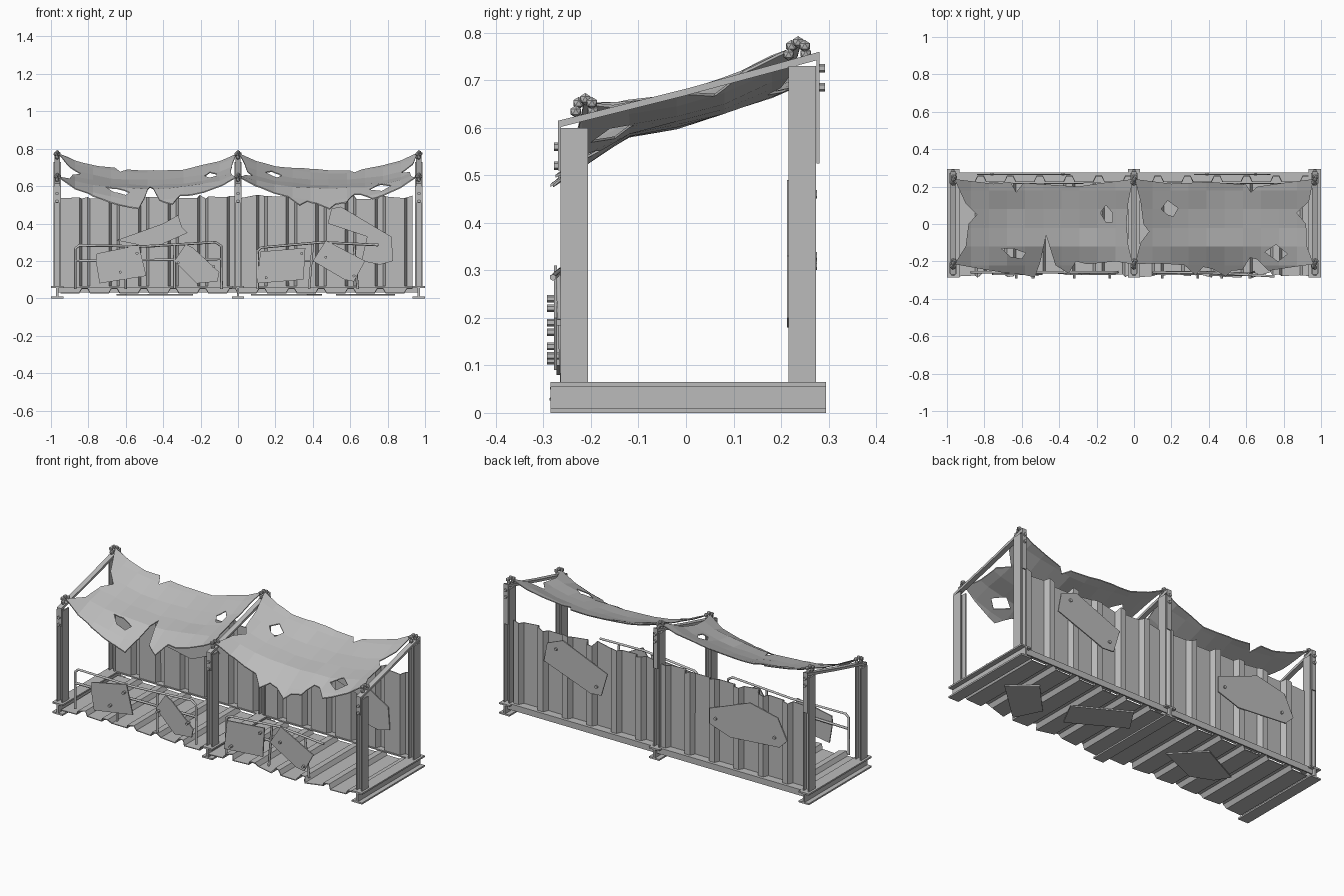
import bpy, bmesh, math, random
from mathutils import Vector, Matrix

random.seed(4)
if "Cube" in bpy.data.objects:
    bpy.data.objects.remove(bpy.data.objects["Cube"])

grey = bpy.data.materials.new("worn grey")
grey.use_nodes = True
COLOUR = (0.5, 0.5, 0.5, 1)
grey.diffuse_color = COLOUR
grey.node_tree.nodes["Principled BSDF"].inputs["Base Color"].default_value = COLOUR


def finish(name, bm):
    bmesh.ops.recalc_face_normals(bm, faces=bm.faces)
    me = bpy.data.meshes.new(name)
    bm.to_mesh(me)
    bm.free()
    me.materials.append(grey)
    ob = bpy.data.objects.new(name, me)
    bpy.context.collection.objects.link(ob)
    return ob


def add_box(bm, x, y, z):
    """Box from three (low, high) ranges."""
    size = [b - a for a, b in (x, y, z)]
    mid = [(a + b) / 2 for a, b in (x, y, z)]
    bmesh.ops.create_cube(bm, size=1, matrix=Matrix.Translation(mid) @ Matrix.Diagonal((*size, 1)))


def prism(name, pts, plane, lo, hi):
    """Polygon in a plane, extruded along the remaining axis."""
    put = {"xy": lambda a, b, d: (a, b, d),
           "xz": lambda a, b, d: (a, d, b),
           "yz": lambda a, b, d: (d, a, b)}[plane]
    bm = bmesh.new()
    low = [bm.verts.new(put(a, b, lo)) for a, b in pts]
    high = [bm.verts.new(put(a, b, hi)) for a, b in pts]
    bm.faces.new(low)
    bm.faces.new(high)
    for i in range(len(pts)):
        j = (i + 1) % len(pts)
        bm.faces.new((low[i], low[j], high[j], high[i]))
    return finish(name, bm)


def apply(ob, kind, **settings):
    mod = ob.modifiers.new(kind.lower(), kind)
    for key, value in settings.items():
        setattr(mod, key, value)
    bpy.context.view_layer.objects.active = ob
    bpy.ops.object.modifier_apply(modifier=mod.name)


def cut(ob, pts, operation):
    cutter = prism("cutter", pts, "xy", 0.2, 1)
    apply(ob, "BOOLEAN", object=cutter, operation=operation, solver="EXACT")
    bpy.data.objects.remove(cutter)


def bolts(name, spots, y, r=0.009, length=0.016):
    bm = bmesh.new()
    for x, z in spots:
        m = Matrix.Translation((x, y, z)) @ Matrix.Rotation(math.pi / 2, 4, "X")
        bmesh.ops.create_cone(bm, cap_ends=True, segments=6, radius1=r, radius2=r, depth=length, matrix=m)
    return finish(name, bm)


def pipe(name, paths, r):
    cu = bpy.data.curves.new(name, "CURVE")
    cu.dimensions = "3D"
    cu.bevel_depth = r
    cu.bevel_resolution = 1
    cu.use_fill_caps = True
    for path in paths:
        sp = cu.splines.new("POLY")
        sp.points.add(len(path) - 1)
        for p, co in zip(sp.points, path):
            p.co = (*co, 1)
    cu.materials.append(grey)
    ob = bpy.data.objects.new(name, cu)
    bpy.context.collection.objects.link(ob)
    bpy.ops.object.select_all(action="DESELECT")
    ob.select_set(True)
    bpy.context.view_layer.objects.active = ob
    bpy.ops.object.convert(target="MESH")


def corrugated(name, place, low, high, ragged_low, ragged_high):
    """Ribbed sheet; place(x, v, h) maps along, across and rib height."""
    bm = bmesh.new()
    rows = []
    pitch = 0.158
    for i in range(12):
        x = -0.948 + pitch * i
        for dx, h in ((0, 0), (0.098, 0), (0.112, 1), (0.144, 1)):
            a = low + random.uniform(-ragged_low, ragged_low)
            b = high + random.uniform(-ragged_high, ragged_high)
            rows.append([bm.verts.new(place(x + dx, v, h)) for v in (a, b)])
    for p, q in zip(rows, rows[1:]):
        bm.faces.new((p[0], q[0], q[1], p[1]))
    ob = finish(name, bm)
    apply(ob, "SOLIDIFY", thickness=0.005, offset=0)


# frames: cross beam, two channel posts, bent roof strap, bolts and rope knots
FRONT, BACK = -0.235, 0.245
for side, x in (("right", -0.967), ("middle", 0), ("left", 0.967)):
    bm = bmesh.new()
    for z in (0, 0.056):
        add_box(bm, (x - 0.033, x + 0.033), (-0.285, 0.295), (z, z + 0.009))
    add_box(bm, (x - 0.006, x + 0.006), (-0.285, 0.295), (0.009, 0.056))
    finish(side + "_base_beam", bm)
    for end, y, top in (("front", FRONT, 0.6), ("back", BACK, 0.73)):
        bm = bmesh.new()
        for s in (-1, 1):
            add_box(bm, sorted((x + s * 0.013, x + s * 0.02)), (y - 0.029, y + 0.029), (0.065, top))
        add_box(bm, (x - 0.013, x + 0.013), (y - 0.004, y + 0.004), (0.065, top))
        finish(f"{side}_{end}_post", bm)
    strap = [(-0.269, 0.51), (-0.269, 0.615), (0, 0.682), (0.281, 0.76), (0.281, 0.525),
             (0.275, 0.525), (0.275, 0.742), (0, 0.668), (-0.263, 0.602), (-0.263, 0.51)]
    prism(side + "_roof_strap", strap, "yz", x - 0.014, x + 0.014)
    bolts(side + "_front_bolts", [(x, 0.56), (x, 0.52)], -0.27)
    bolts(side + "_back_bolts", [(x, 0.725), (x, 0.685)], 0.284)
    bm = bmesh.new()
    for y, z in ((-0.212, 0.652), (0.236, 0.772)):
        for dx, dy, dz in ((0, 0, 0.008), (0.008, 0.014, 0), (-0.008, -0.014, 0), (0, 0.016, -0.016), (0, -0.02, -0.018)):
            bmesh.ops.create_icosphere(bm, subdivisions=1, radius=0.013,
                                       matrix=Matrix.Translation((x + dx, y + dy, z + dz)))
    finish(side + "_rope_knots", bm)

# floor, back wall and the rail between them
corrugated("floor", lambda x, v, h: (x, v, 0.028 + 0.024 * h), -0.272, 0.25, 0.016, 0.004)
corrugated("back_wall", lambda x, v, h: (x, 0.226 + 0.03 * h, v), 0.06, 0.543, 0, 0.012)
bm = bmesh.new()
add_box(bm, (-0.96, 0.96), (0.218, 0.275), (0.058, 0.065))
add_box(bm, (-0.96, 0.96), (0.268, 0.275), (0.03, 0.058))
finish("back_rail", bm)

# patch plates: outline, plane, offset range
PATCHES = {
    "outer_wall_patch_left": ([(.71, .48), (.61, .52), (.32, .40), (.36, .265), (.43, .26), (.73, .37)], "xz", .262, .268),
    "outer_wall_patch_right": ([(-.34, .38), (-.6, .48), (-.78, .44), (-.84, .32), (-.79, .27), (-.475, .245), (-.34, .29)], "xz", .262, .268),
    "inner_wall_patch_right": ([(-.65, .31), (-.4, .4), (-.32, .445), (-.3, .38), (-.27, .35), (-.45, .27)], "xz", .213, .219),
    "inner_wall_patch_left": ([(.5, .48), (.55, .49), (.82, .33), (.83, .2), (.76, .18), (.66, .2), (.69, .33), (.48, .4)], "xz", .213, .219),
    "rail_patch_a": ([(-.76, .2), (-.755, .24), (-.53, .285), (-.49, .12), (-.74, .08)], "xz", -.272, -.265),
    "rail_patch_b": ([(-.34, .2), (-.28, .29), (-.24, .27), (-.1, .14), (-.11, .09), (-.22, .08)], "xz", -.272, -.265),
    "rail_patch_c": ([(.12, .25), (.36, .27), (.35, .1), (.1, .08)], "xz", -.272, -.265),
    "rail_patch_d": ([(.4, .2), (.47, .31), (.68, .2), (.62, .09), (.57, .1)], "xz", -.278, -.271),
    "floor_patch_left": ([(.84, -.03), (.7, .085), (.525, -.1), (.6, -.25)], "xy", .015, .022),
    "floor_patch_middle": ([(.45, .03), (.16, .19), (.07, .05), (.37, -.12)], "xy", .015, .022),
    "floor_patch_right": ([(-.24, -.03), (-.395, .13), (-.65, 0), (-.6, -.08), (-.48, -.13)], "xy", .015, .022),
}
for name, spec in PATCHES.items():
    prism(name, *spec)
bolts("rail_patch_bolts", [(-.63, .14), (-.54, .24), (-.32, .19), (-.13, .17),
                           (.15, .11), (.34, .24), (.47, .22), (.62, .12)], -0.277, 0.008, 0.03)
bolts("wall_patch_bolts", [(.65, .46), (.39, .31), (-.38, .33), (-.76, .32)], 0.268)

# bent pipe railings
Y = -0.258
pipe("right_railing", [
    [(-.87, Y, .05), (-.87, Y, .265), (-.85, Y, .283), (-.5, Y, .278), (-.12, Y, .3), (-.09, Y, .28), (-.088, Y, .05)],
    [(-.87, Y, .2), (-.5, Y, .205), (-.09, Y, .21)],
    [(-.6, Y, .05), (-.6, Y, .28)], [(-.34, Y, .05), (-.34, Y, .285)]], 0.007)
pipe("left_railing", [
    [(.105, Y, .05), (.105, Y, .255), (.125, Y, .272), (.45, Y - .005, .3), (.75, Y - .022, .285)],
    [(.105, Y, .2), (.4, Y, .2), (.66, Y - .01, .19)],
    [(.38, Y, .05), (.4, Y, .29)], [(.64, Y, .05), (.62, Y - .01, .29)]], 0.007)


# sagging cloth canopy: draped grid trimmed to a torn outline with holes
def canopy(name, x0, x1, outline, holes):
    bm = bmesh.new()
    bmesh.ops.create_grid(bm, x_segments=10, y_segments=6, size=0.5)
    for v in bm.verts:
        u, y = v.co.x + 0.5, -0.02 + v.co.y * 0.6
        across = (y + 0.21) / 0.445
        bow = max(0, 1 - (2 * u - 1) ** 2) ** 0.8
        drape = 0.085 * bow + 0.02 * max(0, 1 - (2 * across - 1) ** 2)
        drape += max(0, -0.12 - y) * 0.45 * bow
        v.co = (x0 + (x1 - x0) * u, y, 0.655 + 0.122 * across - drape + random.uniform(-.005, .005))
    ob = finish(name, bm)
    apply(ob, "SOLIDIFY", thickness=0.005, offset=0)
    cut(ob, outline, "INTERSECT")
    for hole in holes:
        cut(ob, hole, "DIFFERENCE")


canopy("right_canopy", -0.97, 0.0,
       [(-.96, .24), (-.75, .215), (-.66, .225), (-.63, .17), (-.59, .22), (-.3, .2), (-.2, .215), (-.005, .24),
        (-.03, .12), (-.04, 0), (-.03, -.12), (-.005, -.215), (-.1, -.2), (-.25, -.215), (-.31, -.2), (-.35, -.265),
        (-.42, -.22), (-.47, -.06), (-.5, -.2), (-.53, -.285), (-.6, -.27), (-.7, -.26), (-.82, -.24), (-.96, -.215),
        (-.9, -.12), (-.885, 0), (-.84, .05), (-.9, .11)],
       [[(-.18, .06), (-.15, .1), (-.115, .06), (-.115, .01), (-.15, .01)],
        [(-.71, -.13), (-.65, -.13), (-.58, -.155), (-.6, -.185), (-.66, -.175)]])
canopy("left_canopy", 0.0, 0.97,
       [(.005, .24), (.2, .215), (.4, .225), (.6, .21), (.625, .17), (.66, .2), (.8, .22), (.96, .24),
        (.935, .12), (.87, .06), (.92, 0), (.925, -.12), (.96, -.215), (.85, -.23), (.72, -.25), (.66, -.19), (.62, -.18),
        (.58, -.245), (.52, -.25), (.49, -.28), (.42, -.24), (.37, -.23), (.33, -.275), (.27, -.22), (.12, -.21),
        (.005, -.215), (.035, -.1), (.08, -.04), (.05, 0), (.035, .12)],
       [[(.145, .08), (.18, .125), (.235, .085), (.21, .04), (.18, .05)],
        [(.7, -.15), (.76, -.11), (.82, -.16), (.77, -.2)]])
